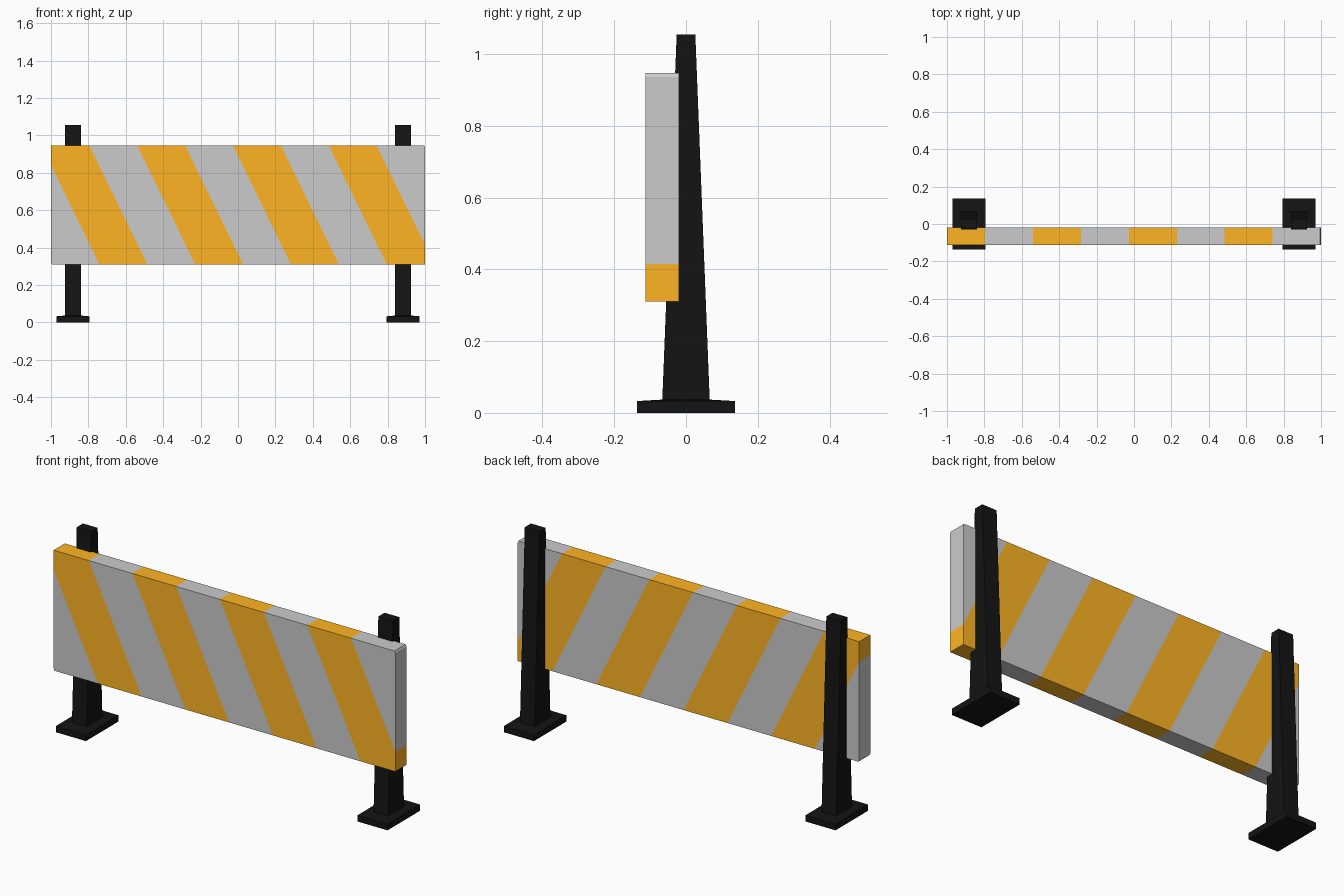
import bpy, bmesh, math

if "Cube" in bpy.data.objects:
    bpy.data.objects.remove(bpy.data.objects["Cube"])


def material(name, rgb):
    m = bpy.data.materials.new(name)
    m.diffuse_color = (*rgb, 1)
    m.use_nodes = True
    m.node_tree.nodes["Principled BSDF"].inputs["Base Color"].default_value = m.diffuse_color
    return m


def finish(name, bm, mats):
    bmesh.ops.recalc_face_normals(bm, faces=bm.faces[:])
    me = bpy.data.meshes.new(name)
    bm.to_mesh(me)
    bm.free()
    for m in mats:
        me.materials.append(m)
    ob = bpy.data.objects.new(name, me)
    bpy.context.collection.objects.link(ob)
    return ob


white = material("white", (0.8, 0.8, 0.8))
orange = material("orange", (1.0, 0.46, 0.017))
black = material("black", (0.007, 0.007, 0.007))

# Board: extruded outline with two tiny clipped corners
Z0, Z1, Y0, Y1 = 0.31, 0.947, -0.113, -0.02
outline = [(-0.995, Z0), (1, Z0), (1, Z1 - 0.011),
           (0.995, Z1), (-1, Z1), (-1, Z0 + 0.011)]
bm = bmesh.new()
face = bm.faces.new([bm.verts.new((x, Y0, z)) for x, z in outline])
ext = bmesh.ops.extrude_face_region(bm, geom=[face], use_keep_orig=True)
for v in ext["geom"]:
    if isinstance(v, bmesh.types.BMVert):
        v.co.y = Y1

# Slanted stripes cut into the board surface
WIDTH, SLANT, ZM = 0.256, 0.488, (Z0 + Z1) / 2
for k in range(-4, 4):
    bmesh.ops.bisect_plane(bm, geom=bm.verts[:] + bm.edges[:] + bm.faces[:],
                           plane_co=((k + 0.5) * WIDTH, 0, ZM),
                           plane_no=(1, 0, SLANT))
for f in bm.faces:
    c = f.calc_center_median()
    u = c.x + SLANT * (c.z - ZM)
    f.material_index = math.floor(u / WIDTH + 0.5) % 2
finish("striped_board", bm, [white, orange])


# Posts: foot plate flowing into an upright that tapers front to back
def post(name, cx):
    sections = [(0.088, 0.136, 0), (0.088, 0.136, 0.033),
                (0.043, 0.066, 0.037), (0.043, 0.026, 1.055)]
    bm = bmesh.new()
    rings = [[bm.verts.new((cx + sx * hx, sy * hy, z))
              for sx, sy in ((-1, -1), (1, -1), (1, 1), (-1, 1))]
             for hx, hy, z in sections]
    for a, b in zip(rings, rings[1:]):
        for i in range(4):
            j = (i + 1) % 4
            bm.faces.new((a[i], a[j], b[j], b[i]))
    bm.faces.new(rings[0])
    bm.faces.new(rings[-1])
    finish(name, bm, [black])


post("left_post", -0.883)
post("right_post", 0.883)
